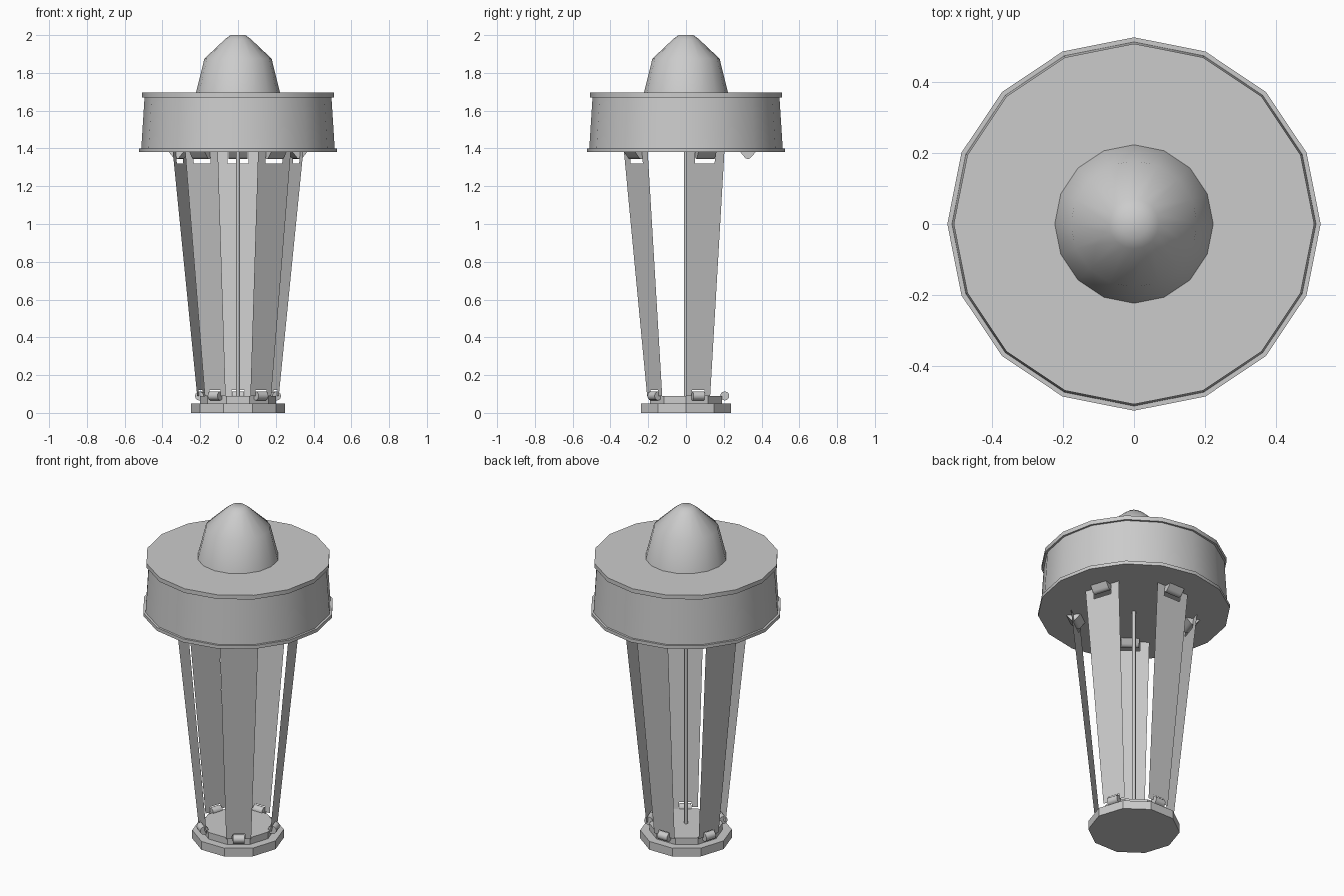
import bpy, bmesh
from math import radians, sin, cos, pi
from mathutils import Matrix

cube = bpy.data.objects.get("Cube")
if cube:
    bpy.data.objects.remove(cube, do_unlink=True)

grey = bpy.data.materials.new("plain grey")
grey.use_nodes = True
grey.diffuse_color = (0.6, 0.6, 0.6, 1)
grey.node_tree.nodes["Principled BSDF"].inputs["Base Color"].default_value = (0.6, 0.6, 0.6, 1)


def finish(name, bm, smooth=None):
    mesh = bpy.data.meshes.new(name)
    bm.to_mesh(mesh)
    bm.free()
    mesh.materials.append(grey)
    obj = bpy.data.objects.new(name, mesh)
    bpy.context.collection.objects.link(obj)
    if smooth:
        bpy.ops.object.select_all(action='DESELECT')
        obj.select_set(True)
        bpy.context.view_layer.objects.active = obj
        bpy.ops.object.shade_smooth_by_angle(angle=radians(smooth))
    return obj


def lathe(name, profile, sides, smooth=None):
    """Stack of rings (radius, height), capped at both ends."""
    bm = bmesh.new()
    rings = [[bm.verts.new((r * cos(2 * pi * i / sides), r * sin(2 * pi * i / sides), z))
              for i in range(sides)] for r, z in profile]
    for low, high in zip(rings, rings[1:]):
        for i in range(sides):
            j = (i + 1) % sides
            bm.faces.new((low[i], low[j], high[j], high[i]))
    bm.faces.new(rings[0][::-1])
    bm.faces.new(rings[-1])
    return finish(name, bm, smooth)


def bar(name, profile, half, turn, smooth=None):
    """Extrude a (radial, height) outline along the tangent, then turn it about z."""
    bm = bmesh.new()
    face = bm.faces.new([bm.verts.new((r, -half, z)) for r, z in profile])
    grown = bmesh.ops.extrude_face_region(bm, geom=[face])["geom"]
    bmesh.ops.translate(bm, vec=(0, 2 * half, 0),
                        verts=[v for v in grown if isinstance(v, bmesh.types.BMVert)])
    bmesh.ops.recalc_face_normals(bm, faces=bm.faces)
    bmesh.ops.transform(bm, matrix=turn, verts=bm.verts)
    return finish(name, bm, smooth)


FOOT, HEAD = 0.09, 1.38          # panel ends
R_FOOT, R_HEAD = 0.205, 0.328    # panel distance from the axis
W_FOOT, W_HEAD = 0.068, 0.107    # panel half widths


def panel(name, turn):
    """Leaning sheet with a hinge notch at each end."""
    bm = bmesh.new()

    def point(side, z, half=None):
        t = (z - FOOT) / (HEAD - FOOT)
        if half is None:
            half = W_FOOT + (W_HEAD - W_FOOT) * t
        return bm.verts.new((R_FOOT + (R_HEAD - R_FOOT) * t, side * half, z))

    low, high = 0.12, 1.32
    outline = [point(-1, FOOT), point(-1, FOOT, 0.035), point(-1, low, 0.035),
               point(1, low, 0.035), point(1, FOOT, 0.035), point(1, FOOT),
               point(1, HEAD), point(1, HEAD, 0.055), point(1, high, 0.055),
               point(-1, high, 0.055), point(-1, HEAD, 0.055), point(-1, HEAD)]
    bm.faces.new(outline)
    bmesh.ops.transform(bm, matrix=turn, verts=bm.verts)
    return finish(name, bm)


# Base
lathe("base_plate", [(0.25, 0), (0.25, 0.05)], 10)
lathe("base_step", [(0.2, 0.05), (0.2, 0.09)], 10)

# Central rod
lathe("central_rod", [(0.01, 0.05), (0.01, 1.385)], 12, 40)

# Head
lathe("head_lower_rim", [(0.525, 1.38), (0.525, 1.4)], 16, 30)
lathe("head_drum", [(0.512, 1.4), (0.495, 1.67)], 16, 30)
lathe("head_upper_rim", [(0.507, 1.67), (0.507, 1.695)], 16, 30)
lathe("dome_cap", [(0.224, 1.69), (0.178, 1.875), (0.07, 1.977), (0.04, 2.0)], 16, 40)

# Five leaning panels with their hinges
pin = [(R_FOOT + 0.024 * cos(pi * i / 6), 0.09 + 0.024 * sin(pi * i / 6)) for i in range(12)]
bracket = [(R_HEAD - 0.04, HEAD)]
bracket += [(R_HEAD + 0.022 * cos(a), 1.366 + 0.022 * sin(a))
            for a in (radians(d) for d in range(210, 331, 30))]
bracket += [(R_HEAD + 0.04, HEAD)]
for n in range(5):
    turn = Matrix.Rotation(radians(90 + 72 * n), 4, 'Z')
    panel(f"side_panel_{n + 1}", turn)
    bar(f"lower_hinge_{n + 1}", pin, 0.032, turn, 40)
    bar(f"upper_hinge_{n + 1}", bracket, 0.05, turn, 40)
